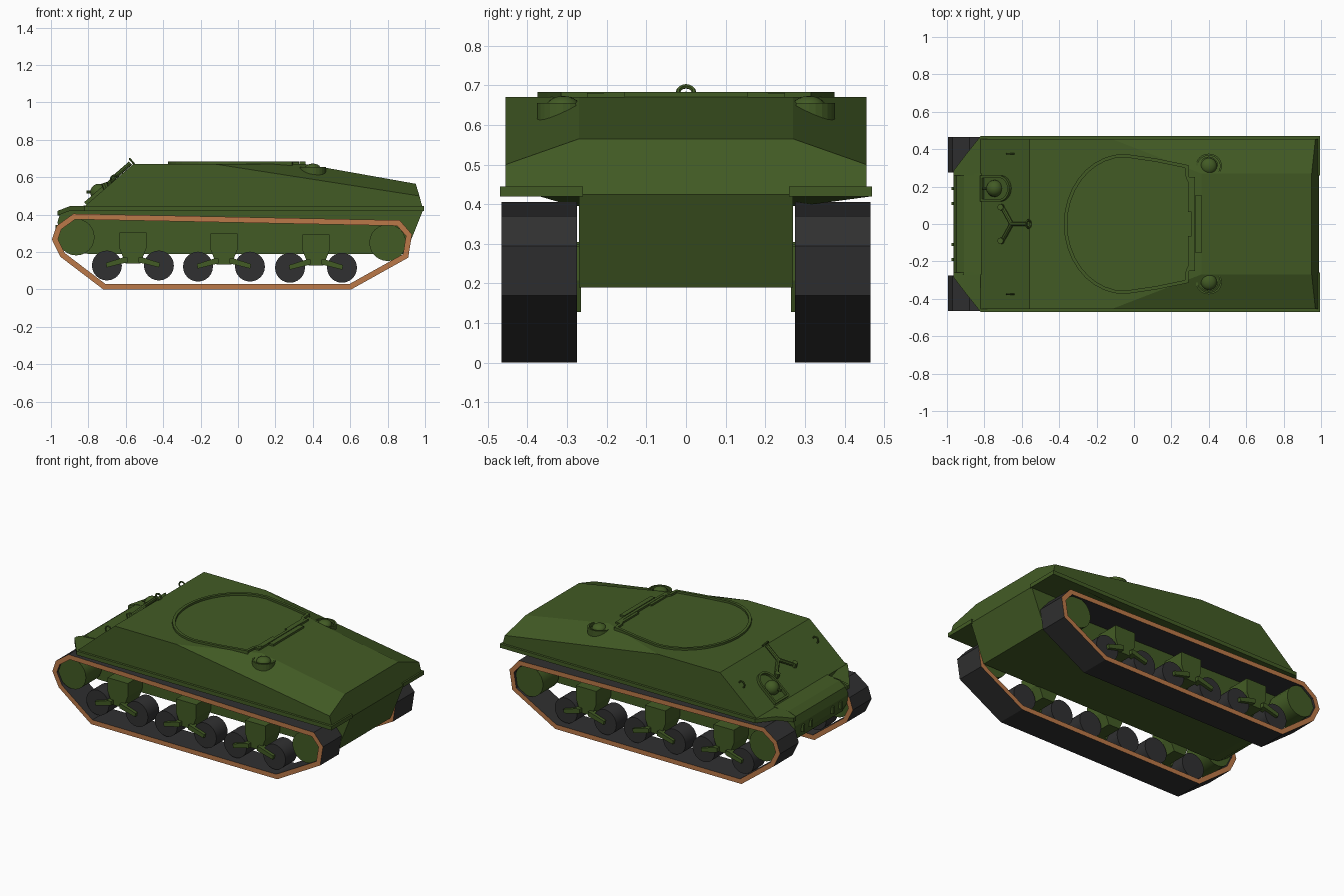
import bpy, bmesh, math
from mathutils import Vector, Matrix

if "Cube" in bpy.data.objects:
    bpy.data.objects.remove(bpy.data.objects["Cube"])


def material(name, rgb):
    m = bpy.data.materials.new(name)
    m.diffuse_color = (*rgb, 1)
    m.use_nodes = True
    m.node_tree.nodes["Principled BSDF"].inputs["Base Color"].default_value = m.diffuse_color
    return m


GREEN = material("olive_green", (0.055, 0.105, 0.018))
RUBBER = material("dark_rubber", (0.030, 0.030, 0.031))
RUST = material("rust_edge", (0.50, 0.19, 0.065))


def make(name, verts, faces, mat=GREEN, edge_mat=None, smooth=False):
    me = bpy.data.meshes.new(name)
    me.from_pydata([tuple(v) for v in verts], [], faces)
    bm = bmesh.new()
    bm.from_mesh(me)
    bmesh.ops.recalc_face_normals(bm, faces=bm.faces[:])
    if edge_mat:
        for f in bm.faces:
            f.material_index = int(abs(f.normal.y) > 0.9)
    bm.to_mesh(me)
    bm.free()
    ob = bpy.data.objects.new(name, me)
    bpy.context.collection.objects.link(ob)
    me.materials.append(mat)
    if edge_mat:
        me.materials.append(edge_mat)
    if smooth:
        bpy.ops.object.select_all(action='DESELECT')
        ob.select_set(True)
        bpy.context.view_layer.objects.active = ob
        bpy.ops.object.shade_smooth_by_angle(angle=math.radians(35))
    return ob


def place(p, h, axis):
    return (p[0], h, p[1]) if axis == 'y' else (p[0], p[1], h)


def prism(name, pts, a, b, axis='y', mat=GREEN, smooth=False):
    n = len(pts)
    verts = [place(p, h, axis) for h in (a, b) for p in pts]
    faces = [list(range(n)), list(range(n, 2 * n))]
    faces += [(i, (i + 1) % n, n + (i + 1) % n, n + i) for i in range(n)]
    return make(name, verts, faces, mat, smooth=smooth)


def inset(pts, t):
    # moves a counter-clockwise outline inwards by t
    out = []
    for i, p in enumerate(pts):
        p = Vector(p)
        e1 = (p - Vector(pts[i - 1])).normalized()
        e2 = (Vector(pts[(i + 1) % len(pts)]) - p).normalized()
        n1, n2 = Vector((-e1.y, e1.x)), Vector((-e2.y, e2.x))
        out.append(p + (n1 + n2) * (t / (1 + n1.dot(n2))))
    return out


def band(name, pts, t, a, b, axis='y', mat=GREEN, edge_mat=None):
    n = len(pts)
    inner = inset(pts, t)
    verts = [place(p, h, axis) for loop in (pts, inner) for h in (a, b) for p in loop]
    faces = []
    for i in range(n):
        j = (i + 1) % n
        for k, l in ((0, 1), (1, 3), (3, 2), (2, 0)):
            faces.append((k * n + i, k * n + j, l * n + j, l * n + i))
    return make(name, verts, faces, mat, edge_mat)


def arc(cx, cy, rx, ry, a0, a1, n):
    angles = [math.radians(a0 + (a1 - a0) * i / (n - 1)) for i in range(n)]
    return [(cx + rx * math.cos(a), cy + ry * math.sin(a)) for a in angles]


def disc(name, x, z, r, a, b, mat, n=24):
    return prism(name, arc(x, z, r, r, 0, 360 - 360 / n, n), a, b, 'y', mat, True)


def rod(name, p, q, r, n=8):
    p, q = Vector(p), Vector(q)
    ob = prism(name, arc(0, 0, r, r, 0, 360 - 360 / n, n), 0, (q - p).length, 'z')
    ob.matrix_world = Matrix.Translation(p) @ (q - p).to_track_quat('Z', 'Y').to_matrix().to_4x4()
    return ob


def box(name, x0, x1, y0, y1, z0, z1):
    return prism(name, [(x0, z0), (x1, z0), (x1, z1), (x0, z1)], y0, y1)


def dome(name, c, r, h):
    bm = bmesh.new()
    bmesh.ops.create_uvsphere(bm, u_segments=20, v_segments=10, radius=1)
    bm.verts.ensure_lookup_table()
    verts = [(c[0] + v.co.x * r, c[1] + v.co.y * r, c[2] + v.co.z * h) for v in bm.verts]
    faces = [[v.index for v in f.verts] for f in bm.faces]
    bm.free()
    return make(name, verts, faces, smooth=True)


def torus(name, c, R, r, rot):
    bpy.ops.mesh.primitive_torus_add(major_radius=R, minor_radius=r, major_segments=16,
                                     minor_segments=6, location=c, rotation=rot)
    bpy.context.object.name = name
    bpy.context.object.data.materials.append(GREEN)


# Upper hull: eight corners per side, rear deck with sloped shoulders
half = [(-.82, .455, .445), (-.56, .455, .67), (-.12, .455, .67), (.97, .455, .50),
        (.99, .455, .425), (-.82, .455, .425), (.36, .27, .67), (.95, .27, .565)]
verts = half + [(x, -y, z) for x, y, z in half]
faces = [(0, 1, 2, 3, 4, 5), (2, 3, 7, 6)]
faces += [tuple(i + 8 for i in f) for f in faces]
faces += [(0, 1, 9, 8), (1, 2, 6, 14, 10, 9), (6, 7, 15, 14),
          (7, 3, 4, 12, 11, 15), (4, 5, 13, 12), (5, 0, 8, 13)]
make("upper_hull", verts, faces)

# Lower hull with rounded nose
prism("lower_hull", [(-.80, .45), (-.91, .44), (-.95, .41), (-.965, .36), (-.955, .30), (-.92, .24),
                     (-.86, .20), (-.80, .19), (.895, .19), (.99, .425)], -.27, .27)

# Raised ring on the deck, with its rear bars
ring = arc(-.05, 0, .325, .375, 90, 270, 19) + [
    (.12, -.35), (.29, -.315), (.295, -.25), (.325, -.2), (.325, .2), (.295, .25), (.29, .315), (.12, .35)]
band("deck_ring", ring, .018, .66, .683, 'z')
box("deck_rear_bar", .33, .36, -.155, .155, .65, .683)

track = [(-.72, .0), (.605, .0), (.91, .17), (.93, .295), (.865, .37),
         (-.88, .405), (-.97, .34), (-.995, .267), (-.95, .175)]

for s, side in ((1, "left"), (-1, "right")):
    # Track loop, drive and idler wheels
    band(f"track_{side}", track, .03, s * .275, s * .465, 'y', RUBBER, RUST)
    disc(f"drive_wheel_{side}", -.865, .28, .098, s * .29, s * .45, GREEN)
    disc(f"idler_wheel_{side}", .80, .25, .098, s * .29, s * .45, GREEN)

    # Suspension units, each with two road wheels and trailing arms
    for k, x in enumerate((-.562, -.075, .417)):
        dz = -.006 * k
        prism(f"bogie_bracket_{side}", [(x - .072, .305 + dz), (x - .072, .22 + dz), (x - .04, .14 + dz),
                                        (x + .04, .14 + dz), (x + .072, .22 + dz), (x + .072, .305 + dz)],
              s * .265, s * .42)
        for d in (-1, 1):
            disc(f"road_wheel_{side}", x + d * .139, .128 + dz, .08, s * .31, s * .425, RUBBER)
            prism(f"bogie_arm_{side}", [(x + d * u, w + dz) for u, w in
                                        ((.03, .145), (.14, .118), (.145, .142), (.05, .172), (.03, .172))],
                  s * .40, s * .445)

    # Fender strip with a drooping front tip
    fender = prism(f"fender_{side}", [(-.82, s * .47), (.995, s * .47), (.995, s * .26),
                                      (-.90, s * .26), (-.965, s * .26), (-.965, s * .285), (-.90, s * .37)],
                   .42, .445, 'z')
    for v in fender.data.vertices:
        if v.co.x < -.95:
            v.co.z -= .025

    # Deck latch, filler cap and its curved guard
    box(f"deck_latch_{side}", .29, .325, s * .065, s * .25, .66, .681)
    dome(f"cap_{side}", (.40, s * .31, .645), .043, .028)
    disc_pts = arc(.40, s * .31, .05, .05, 0, 345, 24)
    prism(f"cap_base_{side}", disc_pts, .61, .645, 'z')
    guard = arc(.40, s * .31, .07, .066, -30, 210, 17) + arc(.40, s * .31, .06, .056, 210, -30, 17)
    if s < 0:
        guard = [(x, -.62 - y) for x, y in guard]
    prism(f"cap_guard_{side}", guard, .61, .655, 'z')

    # Lifting eyes on the front slope and tow eyes on the nose
    torus(f"lifting_eye_{side}", (-.66, s * .375, .59), .02, .005, (math.pi / 2, 0, 0))
    for y in (.11, .19):
        box(f"tow_lug_{side}", -.975, -.93, s * y - .008, s * y + .008, .30, .345)

    # Legs of the front travel lock
    rod(f"lock_leg_{side}", (-.705, s * .09, .55), (-.655, 0, .605), .012)
    rod(f"lock_foot_{side}", (-.705, s * .09, .54), (-.715, s * .09, .57), .017)

# Travel lock arm and end ring
rod("lock_arm", (-.665, 0, .597), (-.575, 0, .675), .012)
torus("lock_ring", (-.565, 0, .682), .02, .006, (0, math.radians(50), 0))

# Ball mount on the front slope
slope = math.atan2(.225, .26)
frame = Matrix.Translation((-.735, .19, .5186)) @ Matrix.Rotation(-slope, 4, 'Y')
mount = band("gun_mount_ring", [(-.10, .07), (-.10, -.07)] + arc(.03, 0, .075, .07, -90, 90, 13),
             .013, -.01, .018, 'z')
mount.matrix_world = frame
dome("gun_ball", (-.745, .19, .52), .045, .045)
rod("gun_barrel", (-.74, .19, .52), (-.81, .19, .52), .008)
